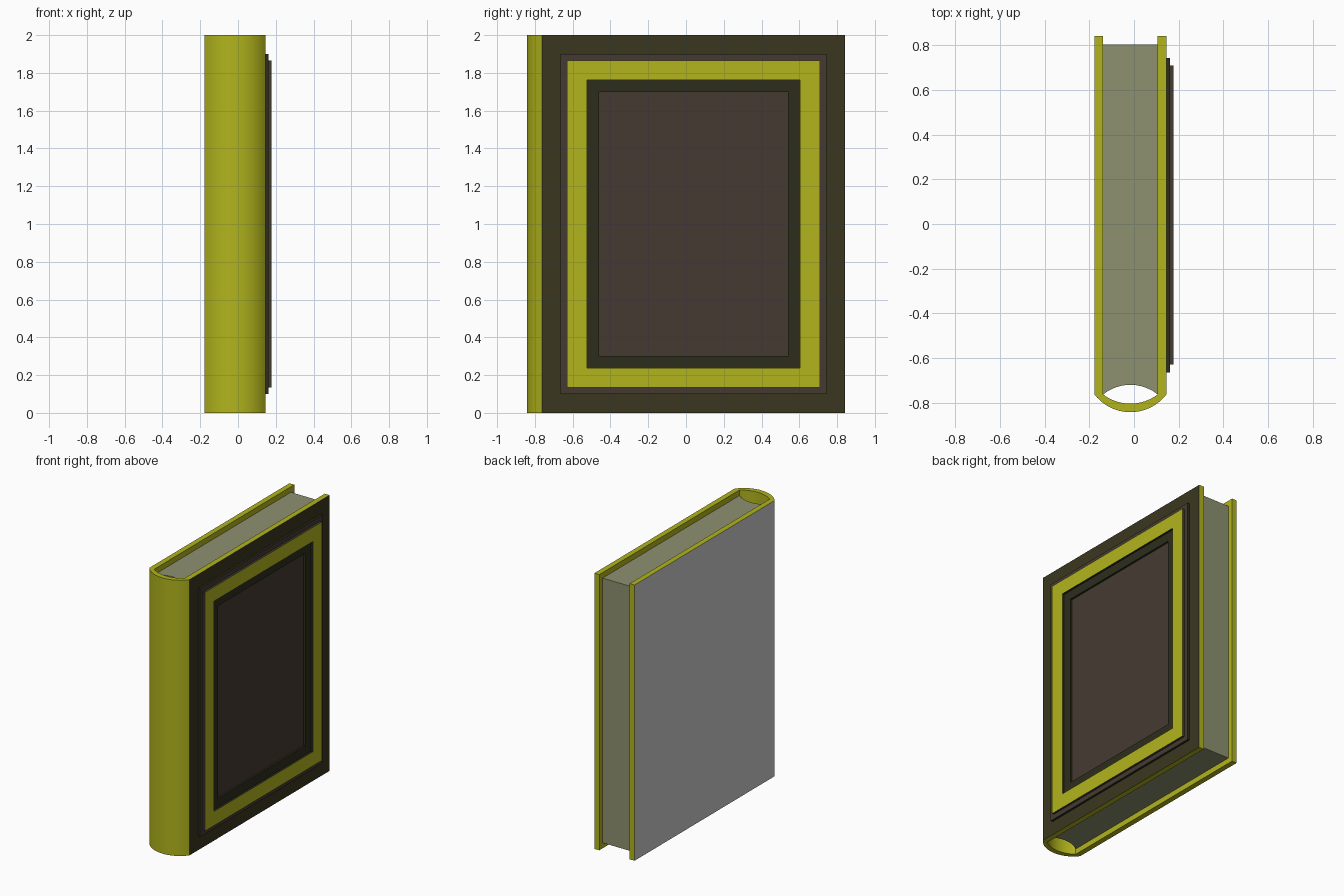
import bpy, bmesh, math

if "Cube" in bpy.data.objects:
    bpy.data.objects.remove(bpy.data.objects["Cube"])

X0, X1 = -0.177, 0.145          # cover outer faces
T = 0.039                       # board thickness
YB, YF = -0.763, 0.8425         # hinge line, fore edge


def material(name, rgb):
    m = bpy.data.materials.new(name)
    m.diffuse_color = (*rgb, 1)
    m.use_nodes = True
    m.node_tree.nodes["Principled BSDF"].inputs["Base Color"].default_value = m.diffuse_color
    return m


def arc(xa, xb, y, sag, n=20):
    """Points from xa to xb on a circular arc bulging by sag in y."""
    h, c, s = (xb - xa) / 2, (xa + xb) / 2, abs(sag)
    r = (h * h + s * s) / (2 * s)
    a = math.asin(h / r)
    sign = 1 if sag > 0 else -1
    pts = []
    for i in range(n + 1):
        t = -a + 2 * a * i / n
        pts.append((c + r * math.sin(t), y + sign * (r * math.cos(t) - r + s)))
    return pts


def prism(profile, z0, z1):
    bm = bmesh.new()
    face = bm.faces.new([bm.verts.new((x, y, z0)) for x, y in profile])
    ext = bmesh.ops.extrude_face_region(bm, geom=[face])["geom"]
    verts = [g for g in ext if isinstance(g, bmesh.types.BMVert)]
    bmesh.ops.translate(bm, verts=verts, vec=(0, 0, z1 - z0))
    bmesh.ops.recalc_face_normals(bm, faces=bm.faces)
    bm.normal_update()
    return bm


def finish(bm, name, mats):
    me = bpy.data.meshes.new(name)
    bm.to_mesh(me)
    bm.free()
    for m in mats:
        me.materials.append(m)
    ob = bpy.data.objects.new(name, me)
    bpy.context.collection.objects.link(ob)
    bpy.ops.object.select_all(action='DESELECT')
    ob.select_set(True)
    bpy.context.view_layer.objects.active = ob
    bpy.ops.object.shade_smooth_by_angle(angle=math.radians(30))


yellow = material("yellow_cloth", (0.44, 0.46, 0.012))
olive = material("dark_olive", (0.042, 0.038, 0.014))
brown = material("brown_leather", (0.058, 0.042, 0.031))
dark = material("dark_trim", (0.026, 0.026, 0.012))
paper = material("paper", (0.27, 0.285, 0.16))
grey = material("plain_grey", (0.8, 0.8, 0.8))
YELLOW, OLIVE, BROWN, DARK, GREY = range(5)

# Cover: two boards joined by a rounded spine
outer = [(X0, YF)] + arc(X0, X1, YB, -0.0795) + [(X1, YF)]
inner = [(X1 - T, YF)] + arc(X0 + T, X1 - T, YB, -0.041)[::-1] + [(X0 + T, YF)]
bm = prism(outer + inner, 0, 2)

# Plain back face and framed front face
back = min(bm.faces, key=lambda f: f.calc_center_median().x)
back.material_index = GREY
front = max(bm.faces, key=lambda f: f.calc_center_median().x)
front.material_index = OLIVE

# Each step: inset width, raise or sink, wall colour, new face colour
for width, depth, wall, top in ((0.099, 0.016, DARK, BROWN),
                                (0.035, 0.016, BROWN, YELLOW),
                                (0.104, -0.015, DARK, DARK),
                                (0.064, -0.014, DARK, BROWN)):
    bmesh.ops.inset_individual(bm, faces=[front], thickness=width, use_even_offset=True)
    bm.normal_update()
    walls = bmesh.ops.inset_individual(bm, faces=[front], thickness=0, depth=depth)["faces"]
    for f in walls:
        if f != front:
            f.material_index = wall
    front.material_index = top
    bm.normal_update()
finish(bm, "cover", [yellow, olive, brown, dark, grey])

# Page block with a hollow back edge
pages = arc(X0 + T, X1 - T, YB, 0.043) + [(X1 - T, 0.804), (X0 + T, 0.804)]
finish(prism(pages, 0.04, 1.96), "page_block", [paper])
